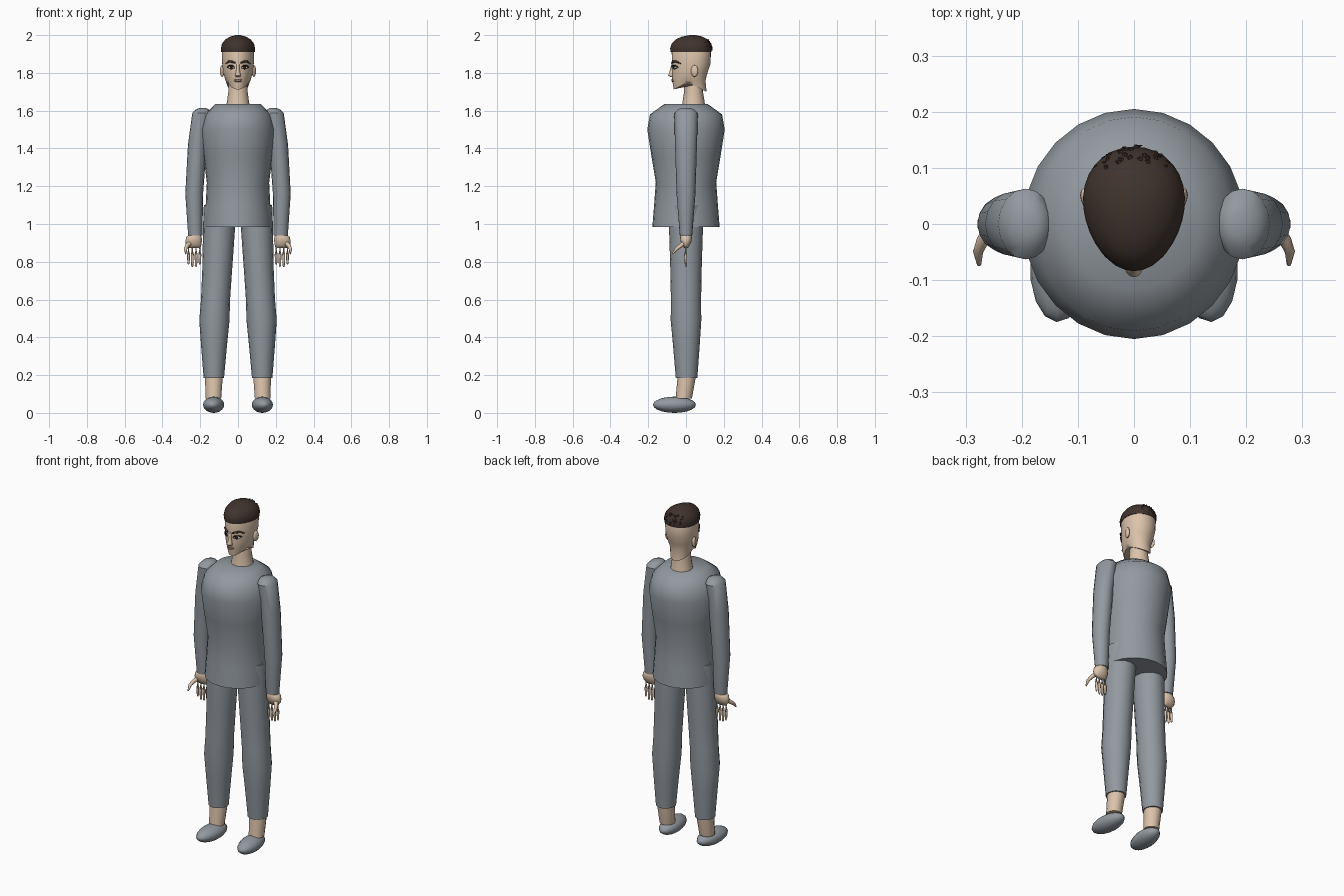
import bpy, bmesh, math, random
from mathutils import Vector
from mathutils.bvhtree import BVHTree

random.seed(4)
if "Cube" in bpy.data.objects:
    bpy.data.objects.remove(bpy.data.objects["Cube"])


def material(name, r, g, b):
    m = bpy.data.materials.new(name)
    m.use_nodes = True
    m.diffuse_color = (r, g, b, 1)
    m.node_tree.nodes["Principled BSDF"].inputs["Base Color"].default_value = (r, g, b, 1)
    return m


cloth = material("grey cloth", .29, .32, .35)
skin = material("skin", .72, .55, .41)
hair_brown = material("dark brown hair", .05, .033, .027)
eye_white = material("eye white", .7, .68, .65)
eye_dark = material("dark iris", .02, .015, .012)
lip = material("lip", .5, .31, .24)


def skin_rings(name, rings, mat, angle=40):
    """Bridge rings of points, cap both ends and shade smooth."""
    bm = bmesh.new()
    loops = [[bm.verts.new(p) for p in ring] for ring in rings]
    n = len(loops[0])
    for a, b in zip(loops, loops[1:]):
        for i in range(n):
            j = (i + 1) % n
            bm.faces.new((a[i], a[j], b[j], b[i]))
    bm.faces.new(loops[0])
    bm.faces.new(loops[-1])
    bmesh.ops.recalc_face_normals(bm, faces=bm.faces)
    me = bpy.data.meshes.new(name)
    bm.to_mesh(me)
    bm.free()
    me.materials.append(mat)
    me.shade_smooth()
    me.set_sharp_from_angle(angle=math.radians(angle))
    ob = bpy.data.objects.new(name, me)
    bpy.context.scene.collection.objects.link(ob)
    return ob


def loft(name, sections, mat, s=1, n=16, egg=0, warp=None, angle=40):
    """Horizontal ellipses given as (z, cx, cy, rx, ry)."""
    rings = []
    for k, (z, cx, cy, rx, ry) in enumerate(sections):
        ring = []
        for i in range(n):
            t = math.tau * (i + .5 * (n % 4 != 0)) / n
            x = cx + rx * math.cos(t) * (1 + egg * math.sin(t))
            y = cy + ry * math.sin(t)
            ring.append((s * x, y, warp(y) if warp and k == 0 else z))
        rings.append(ring)
    return skin_rings(name, rings, mat, angle)


def tube(name, pts, radii, mat, n=8):
    """Round tube along a path with one radius per point."""
    pts = [Vector(p) for p in pts]
    rings = []
    for i, (p, r) in enumerate(zip(pts, radii)):
        d = pts[min(i + 1, len(pts) - 1)] - pts[max(i - 1, 0)]
        q = d.to_track_quat('Z', 'Y')
        rings.append([p + q @ Vector((r * math.cos(math.tau * k / n),
                                      r * math.sin(math.tau * k / n), 0)) for k in range(n)])
    return skin_rings(name, rings, mat, 60)


def ellipsoid(name, c, r, mat, n=16, turn=0):
    bm = bmesh.new()
    bmesh.ops.create_uvsphere(bm, u_segments=n, v_segments=n // 2 + 2, radius=1)
    me = bpy.data.meshes.new(name)
    bm.to_mesh(me)
    bm.free()
    me.materials.append(mat)
    me.shade_smooth()
    ob = bpy.data.objects.new(name, me)
    ob.location, ob.scale, ob.rotation_euler.z = c, r, turn
    bpy.context.scene.collection.objects.link(ob)
    return ob


# Tunic and neck
loft("tunic", [(.985, 0, 0, .18, .178), (1.1, 0, 0, .171, .169), (1.22, 0, 0, .165, .16),
               (1.36, 0, 0, .183, .183), (1.5, 0, 0, .198, .205), (1.58, 0, 0, .175, .191),
               (1.635, 0, 0, .12, .115)], cloth, n=24, angle=50)
loft("neck", [(1.6, 0, .04, .066, .064), (1.65, 0, .04, .058, .058),
              (1.7, 0, .04, .051, .05), (1.79, 0, .04, .05, .05)], skin)

# Head, with the underside rising between chin and nape
head = loft("head", [(1.71, 0, .022, .056, .087), (1.76, 0, .015, .065, .088),
                     (1.8, 0, .02, .078, .094), (1.85, 0, .028, .083, .102),
                     (1.915, 0, .028, .085, .104), (1.95, 0, .028, .075, .09)], skin,
            n=32, egg=.14, warp=lambda y: 1.75 - .5 * abs(y - .01), angle=60)
tree = BVHTree.FromPolygons([v.co.copy() for v in head.data.vertices],
                            [tuple(p.vertices) for p in head.data.polygons])


def on_face(x, z, out=0):
    """Point on the front of the head, moved forward by out."""
    hit = tree.ray_cast(Vector((x, -1, z)), Vector((0, 1, 0)))[0]
    return (x, hit.y - out, z)


# Hair cap and the tufts on its back
loft("hair", [(1.91, 0, .027, .088, .108), (1.93, 0, .027, .09, .111),
              (1.955, 0, .028, .084, .104), (1.978, 0, .03, .066, .084),
              (1.992, 0, .033, .041, .054), (2, 0, .035, .012, .016)], hair_brown,
     n=32, egg=.14, angle=60)
for i in range(30):
    a = math.radians(random.uniform(40, 140))
    z = random.uniform(1.925, 1.972)
    k = math.sqrt(max(0, 1 - ((z - 1.92) / .08) ** 2))
    x, y = .082 * k * math.cos(a), .027 + .1 * k * math.sin(a)
    tube("hair_tuft", [(x, y, z), (x * 1.06, y + .012, z + .006),
                       (x + random.uniform(-.012, .012), y + .014, z - .012)],
         [.007, .005, .001], hair_brown, 5)

# Nose and mouth
loft("nose", [(1.778, 0, -.071, .012, .011), (1.787, 0, -.077, .016, .018),
              (1.798, 0, -.074, .012, .016), (1.825, 0, -.07, .008, .012),
              (1.855, 0, -.067, .008, .008)], skin, n=12, angle=70)
for name, z, r in (("upper_lip", 1.765, .004), ("lower_lip", 1.758, .005)):
    xs = [-.024, -.012, 0, .012, .024]
    tube(name, [on_face(x, z - abs(x) * .06) for x in xs], [.001, r, r, r, .001], lip)

for s, side in ((1, "left_"), (-1, "right_")):
    # Brow, eye, lashes and ear
    tube(side + "brow", [on_face(s * x, z, .004) for x, z in
                         ((.014, 1.852), (.03, 1.859), (.048, 1.861), (.066, 1.849))],
         [.004, .006, .006, .002], hair_brown)
    ex, ey, ez = on_face(s * .036, 1.829)
    ellipsoid(side + "eye", (ex, ey + .002, ez), (.016, .007, .008), eye_white, 12, s * .3)
    ellipsoid(side + "iris", (ex, ey - .004, ez), (.008, .003, .008), eye_dark, 12, s * .3)
    tube(side + "upper_lashes", [on_face(s * x, z, .005) for x, z in
                                 ((.017, 1.829), (.028, 1.838), (.046, 1.838), (.058, 1.83))],
         [.002, .004, .004, .002], eye_dark)
    tube(side + "lower_lashes", [on_face(s * x, z, .003) for x, z in
                                 ((.019, 1.826), (.036, 1.819), (.056, 1.828))],
         [.001, .002, .001], eye_dark)
    ellipsoid(side + "ear", (s * .084, .045, 1.81), (.011, .02, .031), skin, 12, -s * .3)

    # Sleeve with a domed shoulder
    loft(side + "sleeve", [(1.615, .185, 0, .015, .02), (1.607, .188, 0, .034, .044),
                           (1.587, .193, 0, .049, .063), (1.42, .215, 0, .05, .058),
                           (1.16, .232, 0, .047, .05), (.94, .226, 0, .038, .033)],
         cloth, s, 16)

    # Hand, fingers and thumb
    loft(side + "hand", [(.946, .228, 0, .03, .026), (.93, .233, 0, .042, .031),
                         (.91, .235, 0, .045, .03), (.89, .235, 0, .042, .021),
                         (.872, .232, 0, .03, .009)], skin, s, 14, angle=60)
    for i, x in enumerate((.202, .222, .242, .262)):
        end = .785 - .013 * (i in (1, 2))
        tube(side + "finger", [(s * x, 0, .89), (s * x, -.002, .84), (s * x, 0, end + .01),
                               (s * x, 0, end)], [.008, .008, .006, .003], skin)
    tube(side + "thumb", [(s * .255, -.01, .9), (s * .27, -.03, .884), (s * .278, -.05, .868),
                          (s * .276, -.072, .842)], [.013, .011, .009, .004], skin)

    # Trouser leg, ankle and shoe
    loft(side + "trouser_leg", [(1.1, .098, 0, .083, .09), (.985, .1, 0, .085, .09),
                                (.76, .11, 0, .079, .083), (.6, .119, 0, .077, .08),
                                (.49, .125, 0, .08, .081), (.35, .127, .002, .068, .07),
                                (.185, .128, .003, .054, .057)], cloth, s, 16)
    loft(side + "ankle", [(.22, .128, .006, .048, .048), (.185, .128, .003, .048, .048),
                          (.075, .13, -.012, .042, .043)], skin, s, 14)
    ellipsoid(side + "shoe", (s * .129, -.061, .043), (.056, .114, .043), cloth, 16, s * .08)
